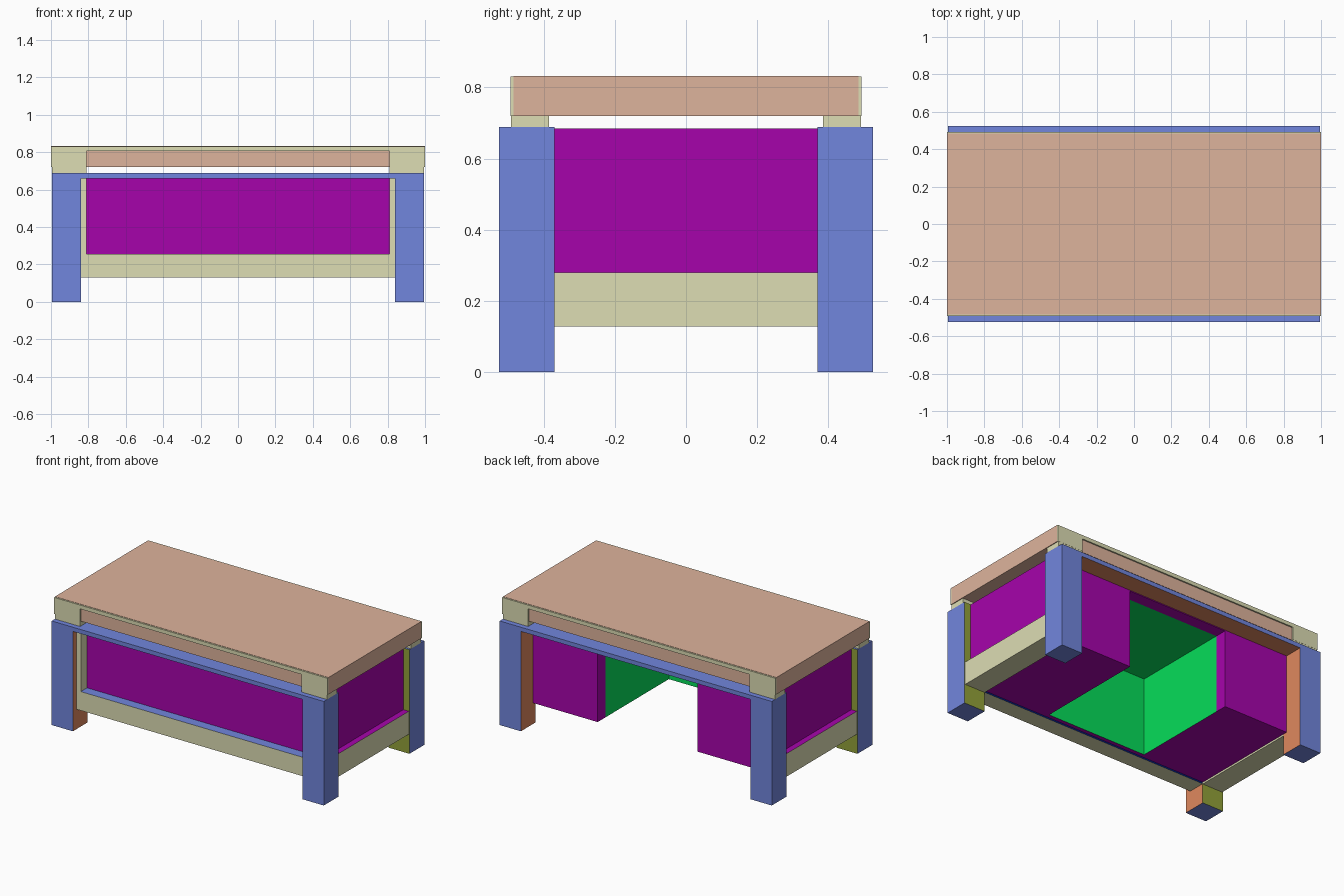
import bpy, bmesh

if "Cube" in bpy.data.objects:
    bpy.data.objects.remove(bpy.data.objects["Cube"])


def material(name, r, g, b):
    m = bpy.data.materials.new(name)
    m.diffuse_color = [(c / 255) ** 2.2 for c in (r, g, b)] + [1]
    m.use_nodes = True
    m.node_tree.nodes["Principled BSDF"].inputs["Base Color"].default_value = m.diffuse_color
    return m


BLUE = material("blue", 113, 133, 220)
BEIGE = material("beige", 220, 220, 178)
PEACH = material("peach", 221, 178, 155)
PURPLE = material("purple", 165, 12, 170)
GREEN = material("green", 15, 220, 90)
ORANGE = material("orange", 222, 135, 95)
OLIVE = material("olive", 145, 160, 60)
NAVY = material("navy", 12, 35, 130)


def finish(name, bm, mats):
    bmesh.ops.recalc_face_normals(bm, faces=bm.faces)
    mesh = bpy.data.meshes.new(name)
    bm.to_mesh(mesh)
    bm.free()
    for m in mats:
        mesh.materials.append(m)
    ob = bpy.data.objects.new(name, mesh)
    bpy.context.collection.objects.link(ob)
    return ob


def box(name, lo, hi, mat, accents=()):
    """Box from corner to corner; accents = [(outward direction, material)]."""
    lo, hi = [min(a, b) for a, b in zip(lo, hi)], [max(a, b) for a, b in zip(lo, hi)]
    bm = bmesh.new()
    bmesh.ops.create_cube(bm, size=1)
    for v in bm.verts:
        v.co = [h if c > 0 else l for c, l, h in zip(v.co, lo, hi)]
    bm.normal_update()
    for f in bm.faces:
        for i, (d, _) in enumerate(accents):
            if sum(a * b for a, b in zip(f.normal, d)) > 0.9:
                f.material_index = i + 1
    return finish(name, bm, [mat] + [m for _, m in accents])


SIDES = (("left", -1), ("right", 1))
ENDS = (("front", -1), ("back", 1))

# Corner legs and the small blocks carrying the top
for en, sy in ENDS:
    for sn, sx in SIDES:
        box(f"{en}_{sn}_leg", (sx * 0.84, sy * 0.37, 0), (sx * 0.995, sy * 0.525, 0.688), BLUE,
            [((-sx, 0, 0), ORANGE), ((0, -sy, 0), OLIVE)])
        box(f"{en}_{sn}_top_block", (sx * 0.81, sy * 0.385, 0.688), (sx * 0.995, sy * 0.492, 0.72), BEIGE)
        box(f"{en}_{sn}_top_end_face", (sx * 0.81, sy * 0.484, 0.72), (sx, sy * 0.493, 0.805), BEIGE)
    # Rail between the legs, and the thin lip along the top's edge
    box(f"{en}_upper_rail", (-0.84, sy * 0.37, 0.66), (0.84, sy * 0.525, 0.688), BLUE,
        [((0, 0, -1), ORANGE)])
    box(f"{en}_top_lip", (-1, sy * 0.484, 0.805), (1, sy * 0.493, 0.83), BEIGE)

# Table top
box("table_top", (-1, -0.484, 0.72), (1, 0.484, 0.832), PEACH)

# Lower rails and front stiles
box("front_lower_rail", (-0.84, -0.485, 0.13), (0.84, -0.37, 0.255), BEIGE,
    [((0, 0, 1), BLUE), ((0, 1, 0), NAVY)])
for sn, sx in SIDES:
    box(f"{sn}_lower_rail", (sx * 0.84, -0.37, 0.128), (sx * 0.99, 0.37, 0.28), BEIGE,
        [((0, 0, 1), PURPLE)])
    box(f"{sn}_front_stile", (sx * 0.81, -0.485, 0.255), (sx * 0.84, -0.42, 0.66), BEIGE)

# Desk body: front panel, then a kneehole profile running to the back
box("front_panel", (-0.95, -0.42, 0.14), (0.95, -0.343, 0.685), PURPLE, [((0, 1, 0), GREEN)])
profile = [(-0.95, 0.14), (-0.366, 0.14), (-0.366, 0.655), (0.366, 0.655),
           (0.366, 0.14), (0.95, 0.14), (0.95, 0.685), (-0.95, 0.685)]
bm = bmesh.new()
rings = [[bm.verts.new((x, y, z)) for x, z in profile] for y in (-0.343, 0.32, 0.40)]
for k in range(2):
    for i in range(8):
        j = (i + 1) % 8
        f = bm.faces.new((rings[k][i], rings[k][j], rings[k + 1][j], rings[k + 1][i]))
        f.material_index = int(k == 0 and i in (1, 2, 3))  # green kneehole lining
bm.faces.new(rings[2])
finish("desk_body", bm, [PURPLE, GREEN])
